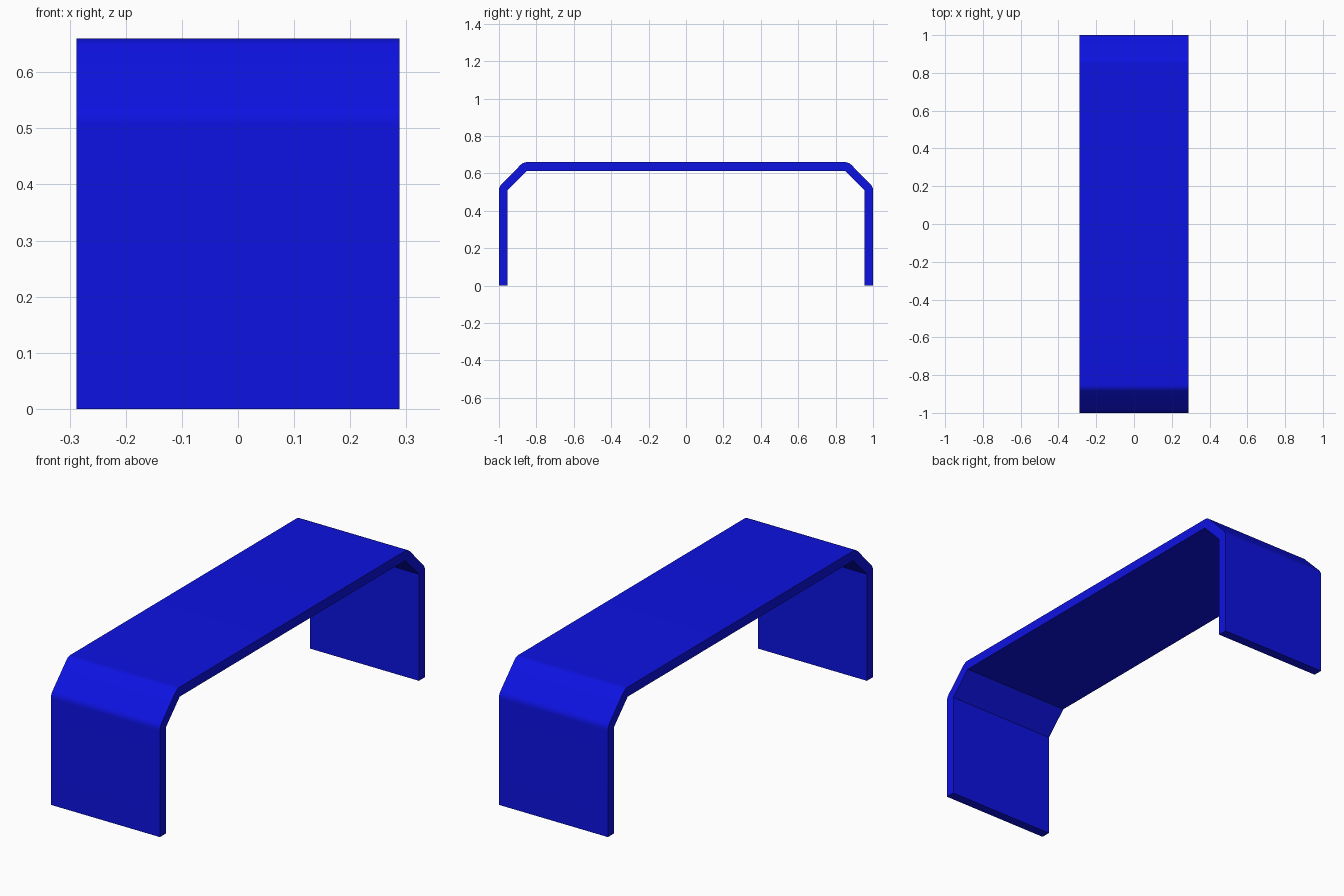
import bpy, bmesh, math

if "Cube" in bpy.data.objects:
    bpy.data.objects.remove(bpy.data.objects["Cube"])

HALF_W = 0.288   # half width along x
T = 0.046        # sheet thickness
SEG = 6          # segments per rounded bend

# Inner corner points of the bent sheet (right half), as (y, z)
foot = (1 - T, 0.0)
low_bend = (1 - T, 0.509)
top_bend = (0.851, 0.66 - T)


def arc(centre, start, end):
    """Outer rounding of a bend around its inner corner."""
    angles = [math.radians(start + (end - start) * i / SEG) for i in range(SEG + 1)]
    return [(centre[0] + T * math.cos(a), centre[1] + T * math.sin(a)) for a in angles]


def mirrored(points):
    return [(-y, z) for y, z in reversed(points)]


# Closed cross-section: outer side right to left, then inner side back
outer = [(1.0, 0.0)] + arc(low_bend, 0, 45) + arc(top_bend, 45, 90)
inner = [foot, low_bend, top_bend]
profile = outer + mirrored(outer) + [(-y, z) for y, z in inner] + inner[::-1]

# Extrude the cross-section across the width
bm = bmesh.new()
face = bm.faces.new([bm.verts.new((-HALF_W, y, z)) for y, z in profile])
ext = bmesh.ops.extrude_face_region(bm, geom=[face], use_keep_orig=True)
verts = [v for v in ext["geom"] if isinstance(v, bmesh.types.BMVert)]
bmesh.ops.translate(bm, verts=verts, vec=(2 * HALF_W, 0, 0))
bmesh.ops.recalc_face_normals(bm, faces=bm.faces)
mesh = bpy.data.meshes.new("bent_bench")
bm.to_mesh(mesh)
bm.free()

bench = bpy.data.objects.new("bent_bench", mesh)
bpy.context.collection.objects.link(bench)

# Blue finish
blue = bpy.data.materials.new("blue")
blue.diffuse_color = (0.004, 0.006, 0.75, 1)
blue.use_nodes = True
blue.node_tree.nodes["Principled BSDF"].inputs["Base Color"].default_value = blue.diffuse_color
mesh.materials.append(blue)

# Smooth bends, crisp sheet edges
bpy.context.view_layer.objects.active = bench
bench.select_set(True)
bpy.ops.object.shade_smooth_by_angle(angle=math.radians(30))
